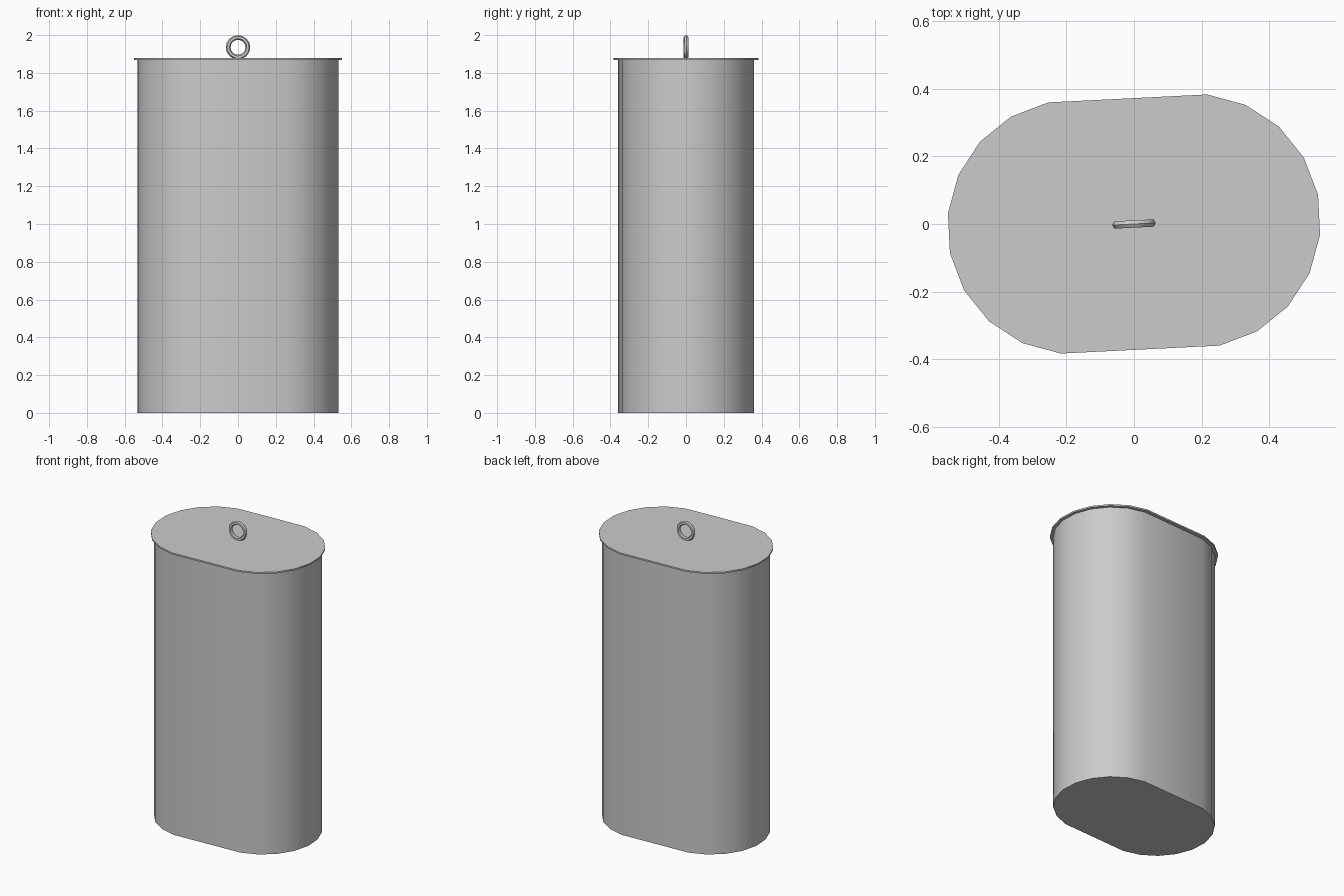
import bpy
import bmesh
from math import cos, sin, radians, pi

cube = bpy.data.objects.get("Cube")
if cube:
    bpy.data.objects.remove(cube, do_unlink=True)

TURN = radians(2.86)  # slight twist of the whole canister

metal = bpy.data.materials.new("grey metal")
metal.use_nodes = True
colour = (0.6, 0.6, 0.6, 1)
metal.diffuse_color = colour
metal.node_tree.nodes["Principled BSDF"].inputs["Base Color"].default_value = colour


def finish(obj):
    obj.data.materials.append(metal)
    obj.rotation_euler.z = TURN
    bpy.ops.object.select_all(action="DESELECT")
    obj.select_set(True)
    bpy.context.view_layer.objects.active = obj
    bpy.ops.object.shade_smooth_by_angle(angle=radians(30))


def rounded_prism(name, shift, radius, bottom, top):
    """Twenty-sided circle pulled apart along x, then extruded upward."""
    bm = bmesh.new()
    ring = []
    for i in range(20):
        a = (i + 0.5) * pi / 10
        side = shift if cos(a) > 0 else -shift
        ring.append(bm.verts.new((side + radius * cos(a), radius * sin(a), bottom)))
    base = bm.faces.new(ring)
    extruded = bmesh.ops.extrude_face_region(bm, geom=[base], use_keep_orig=True)
    moved = [v for v in extruded["geom"] if isinstance(v, bmesh.types.BMVert)]
    bmesh.ops.translate(bm, verts=moved, vec=(0, 0, top - bottom))
    bmesh.ops.recalc_face_normals(bm, faces=bm.faces)
    mesh = bpy.data.meshes.new(name)
    bm.to_mesh(mesh)
    bm.free()
    obj = bpy.data.objects.new(name, mesh)
    bpy.context.collection.objects.link(obj)
    finish(obj)


# Canister body and its overhanging lid
rounded_prism("body", 0.181, 0.353, 0, 1.868)
rounded_prism("lid", 0.176, 0.376, 1.868, 1.878)

# Upright pull ring on the lid
bpy.ops.mesh.primitive_torus_add(
    major_radius=0.052, minor_radius=0.0125, major_segments=16, minor_segments=6,
    location=(0, 0, 1.9355), rotation=(pi / 2, 0, 0))
handle = bpy.context.object
handle.name = "pull_ring"
finish(handle)
